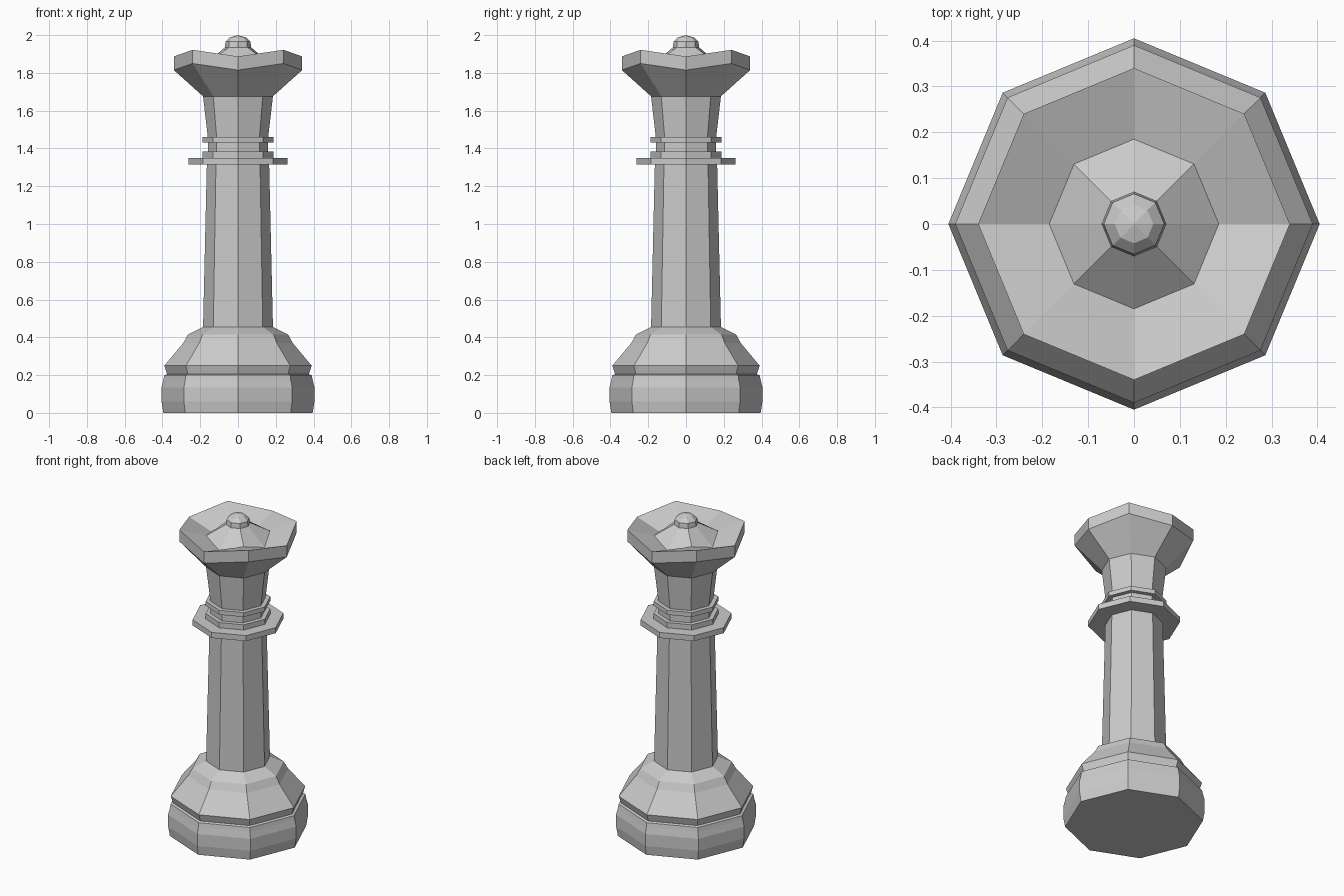
import bpy, bmesh
from math import sin, cos, pi

SIDES = 8

cube = bpy.data.objects.get("Cube")
if cube:
    bpy.data.objects.remove(cube, do_unlink=True)

grey = bpy.data.materials.new("plain grey")
grey.use_nodes = True
GREY = (0.6, 0.6, 0.6, 1.0)
grey.diffuse_color = GREY
grey.node_tree.nodes["Principled BSDF"].inputs["Base Color"].default_value = GREY


def lathe(name, profile, cap_bottom=False):
    """Turn (radius, height, corner lift) rings, bottom up, into a faceted part.
    The lift raises every second corner; radius 0 makes a point."""
    bm = bmesh.new()
    rings = []
    for r, z, *lift in profile:
        up = lift[0] if lift else 0
        if r == 0:
            rings.append([bm.verts.new((0, 0, z))] * SIDES)
            continue
        rings.append([bm.verts.new((r * cos(2 * pi * i / SIDES),
                                    r * sin(2 * pi * i / SIDES),
                                    z + up * (i % 2))) for i in range(SIDES)])
    for low, high in zip(rings, rings[1:]):
        for i in range(SIDES):
            j = (i + 1) % SIDES
            corners = [low[i], low[j], high[j], high[i]]
            bm.faces.new(list(dict.fromkeys(corners)))
    if cap_bottom:
        bm.faces.new(rings[0][::-1])
    mesh = bpy.data.meshes.new(name)
    bm.to_mesh(mesh)
    bm.free()
    mesh.materials.append(grey)
    obj = bpy.data.objects.new(name, mesh)
    bpy.context.collection.objects.link(obj)
    return obj


# Stepped foot
lathe("base", [(0.395, 0), (0.405, 0.06), (0.405, 0.135), (0.395, 0.175),
               (0.39, 0.2), (0.375, 0.205), (0.39, 0.25), (0.29, 0.37),
               (0.265, 0.415), (0.185, 0.455)], cap_bottom=True)

# Tapered column
lathe("shaft", [(0.185, 0.455), (0.165, 1.315)])

# Wide collar with two thin rings above it
lathe("collar", [(0.165, 1.315), (0.263, 1.315), (0.263, 1.35), (0.187, 1.35)])
lathe("lower_ring", [(0.187, 1.35), (0.187, 1.383), (0.16, 1.383)])
lathe("ring_gap", [(0.16, 1.383), (0.16, 1.432)])
lathe("upper_ring", [(0.16, 1.432), (0.187, 1.432), (0.187, 1.46), (0.16, 1.46)])

# Flared neck
lathe("neck", [(0.16, 1.46), (0.185, 1.676)])

# Crown with a zigzag rim and hollow top
lathe("crown", [(0.185, 1.676), (0.34, 1.815, 0.035), (0.34, 1.887, 0.035),
                (0.185, 1.834, 0.04)])

# Peak inside the crown
lathe("crown_peak", [(0.185, 1.834, 0.04), (0.07, 1.935)])

# Rounded knob on top
lathe("finial", [(0.07, 1.935), (0.066, 1.965), (0.042, 1.988), (0, 2.0)])
